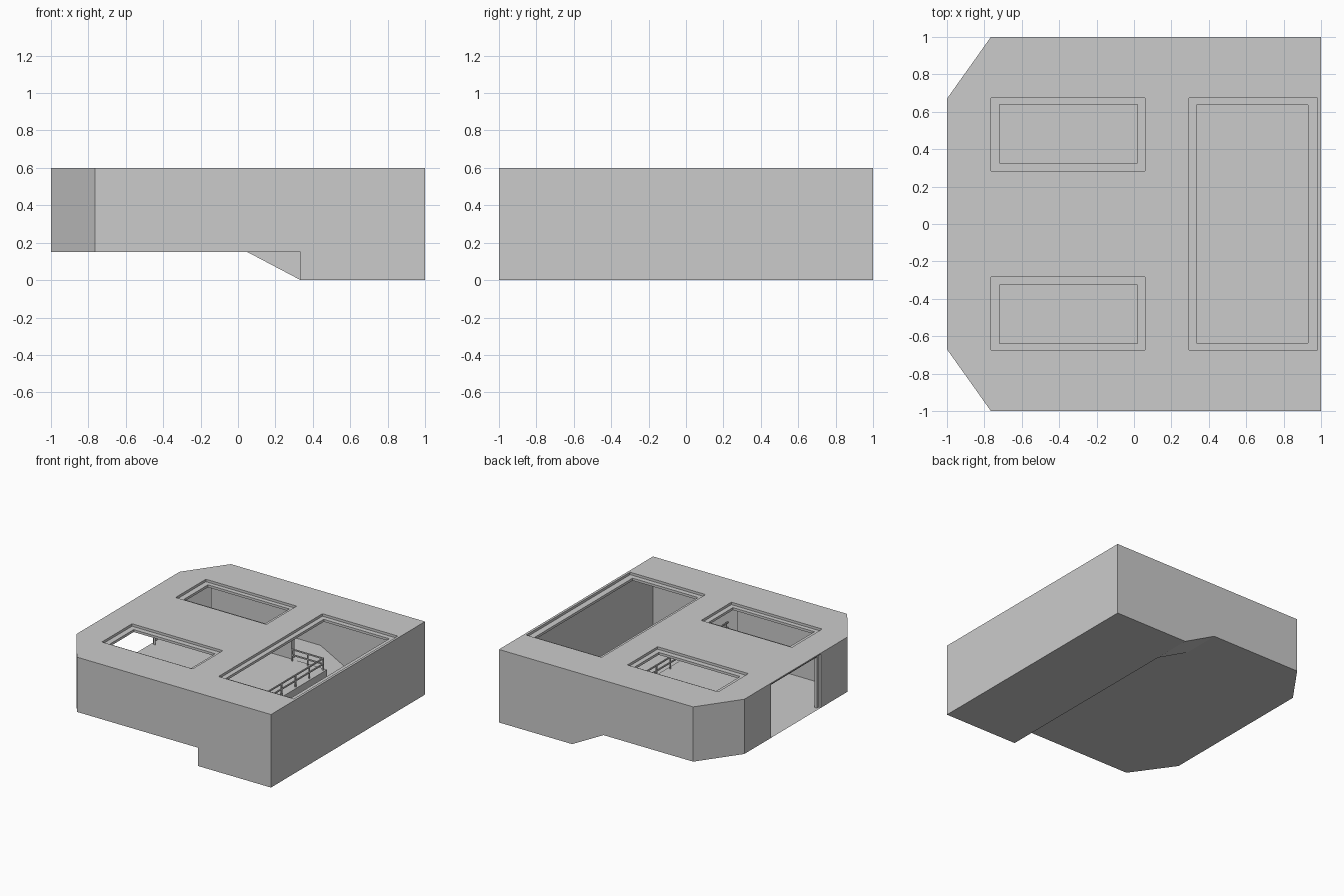
import bpy, bmesh
from mathutils import Vector

if "Cube" in bpy.data.objects:
    bpy.data.objects.remove(bpy.data.objects["Cube"])

FLOOR, TOP, STEP = 0.15, 0.6, 0.335     # upper floor, roof, edge of the lower floor
RAMP_X, RAMP_Y = 0.05, 0.68             # ramp start and inner side
CH_X, CH_Y = -0.765, -0.67              # corner chamfer


def finish(name, bm):
    mesh = bpy.data.meshes.new(name)
    bm.to_mesh(mesh)
    bm.free()
    obj = bpy.data.objects.new(name, mesh)
    bpy.context.collection.objects.link(obj)
    return obj


def panels(name, polys):
    bm = bmesh.new()
    for poly in polys:
        bm.faces.new([bm.verts.new(p) for p in poly])
    return finish(name, bm)


def bands(name, paths, closed):
    # stepped reveal: quads between successive outlines
    polys = []
    for a, b in zip(paths, paths[1:]):
        n = len(a)
        for i in range(n if closed else n - 1):
            j = (i + 1) % n
            polys.append([a[i], a[j], b[j], b[i]])
    return panels(name, polys)


def box(name, lo, hi):
    lo, hi = Vector(lo), Vector(hi)
    bm = bmesh.new()
    bmesh.ops.create_cube(bm, size=1)
    for v in bm.verts:
        v.co = (lo + hi) / 2 + Vector(c * s for c, s in zip(v.co, hi - lo))
    return finish(name, bm)


def rect(x0, x1, y0, y1, z):
    return [(x0, y0, z), (x1, y0, z), (x1, y1, z), (x0, y1, z)]


# Roof sheet with three openings
skylights = {
    "large_skylight": ((0.295, 0.98, -0.675, 0.675), (0.335, 0.93, -0.635, 0.635)),
    "back_skylight": ((CH_X, 0.06, 0.283, 0.675), (-0.72, 0.02, 0.325, 0.638)),
    "front_skylight": ((CH_X, 0.06, -0.675, -0.283), (-0.72, 0.02, -0.638, -0.325)),
}
outline = [(CH_X, -1, TOP), (1, -1, TOP), (1, 1, TOP),
           (CH_X, 1, TOP), (-1, -CH_Y, TOP), (-1, CH_Y, TOP)]
bm = bmesh.new()
for loop in [outline] + [rect(*o, TOP) for o, _ in skylights.values()]:
    vs = [bm.verts.new(p) for p in loop]
    for i, v in enumerate(vs):
        bm.edges.new((v, vs[(i + 1) % len(vs)]))
bmesh.ops.triangle_fill(bm, edges=bm.edges[:], use_beauty=True, normal=(0, 0, 1))
bmesh.ops.dissolve_limit(bm, angle_limit=0.01, verts=bm.verts[:], edges=bm.edges[:])
finish("roof", bm)

# Stepped skylight frames
for name, (o, i) in skylights.items():
    bands(name + "_frame", [rect(*o, TOP), rect(*o, TOP - 0.02),
                            rect(*i, TOP - 0.02), rect(*i, TOP - 0.04)], True)

# Outer walls
panels("front_wall", [[(CH_X, -1, FLOOR), (STEP, -1, FLOOR), (STEP, -1, 0),
                       (1, -1, 0), (1, -1, TOP), (CH_X, -1, TOP)]])
panels("back_wall", [[(CH_X, 1, TOP), (1, 1, TOP), (1, 1, 0), (STEP, 1, 0),
                      (RAMP_X, 1, FLOOR), (CH_X, 1, FLOOR)]])
panels("right_wall", [[(1, -1, 0), (1, 1, 0), (1, 1, TOP), (1, -1, TOP)]])
panels("corner_walls", [[(-1, s * -CH_Y, FLOOR), (CH_X, s, FLOOR),
                         (CH_X, s, TOP), (-1, s * -CH_Y, TOP)] for s in (-1, 1)])


# Left wall with the doorway
def door(x, w, h):
    return [(x, -w, FLOOR), (x, -w, h), (x, w, h), (x, w, FLOOR)]


panels("door_wall", [[(-1, CH_Y, FLOOR)] + door(-1, 0.325, 0.59) +
                     [(-1, -CH_Y, FLOOR), (-1, -CH_Y, TOP), (-1, CH_Y, TOP)]])
bands("door_frame", [door(-1, 0.325, 0.59), door(-0.98, 0.325, 0.59),
                     door(-0.98, 0.3, 0.57), door(-0.96, 0.3, 0.57)], False)

# Floors, ramp and the drop between levels
panels("upper_floor", [[(-1, CH_Y, FLOOR), (CH_X, -1, FLOOR), (STEP, -1, FLOOR),
                        (STEP, RAMP_Y, FLOOR), (RAMP_X, RAMP_Y, FLOOR),
                        (RAMP_X, 1, FLOOR), (CH_X, 1, FLOOR), (-1, -CH_Y, FLOOR)]])
panels("lower_floor", [rect(STEP, 1, -1, 1, 0)])
panels("ramp", [[(RAMP_X, RAMP_Y, FLOOR), (STEP, RAMP_Y, 0), (STEP, 1, 0), (RAMP_X, 1, FLOOR)],
                [(RAMP_X, RAMP_Y, FLOOR), (STEP, RAMP_Y, FLOOR), (STEP, RAMP_Y, 0)]])
panels("floor_drop", [[(STEP, -1, 0), (STEP, RAMP_Y, 0), (STEP, RAMP_Y, FLOOR), (STEP, -1, FLOOR)]])

# Side partitions behind the small skylights
for name, y0, y1 in (("back_partition", 0.68, 0.72), ("front_partition", -0.72, -0.68)):
    box(name, (-0.72, y0, FLOOR), (0.01, y1, TOP - 0.002))

# Railing along the drop and the ramp
RX, RY, R = 0.315, 0.655, 0.005
posts = [(RX, RY - k * 0.18) for k in range(10)] + [(RX - k * 0.14, RY) for k in (1, 2)]
for k, (x, y) in enumerate(posts):
    box(f"rail_post_{k}", (x - R, y - R, FLOOR), (x + R, y + R, FLOOR + 0.1))
for k, z in enumerate((0.2, 0.245)):
    box(f"edge_rail_{k}", (RX - R, -0.995, z - R), (RX + R, RY + R, z + R))
    box(f"ramp_rail_{k}", (RX - 0.285, RY - R, z - R), (RX - R, RY + R, z + R))
